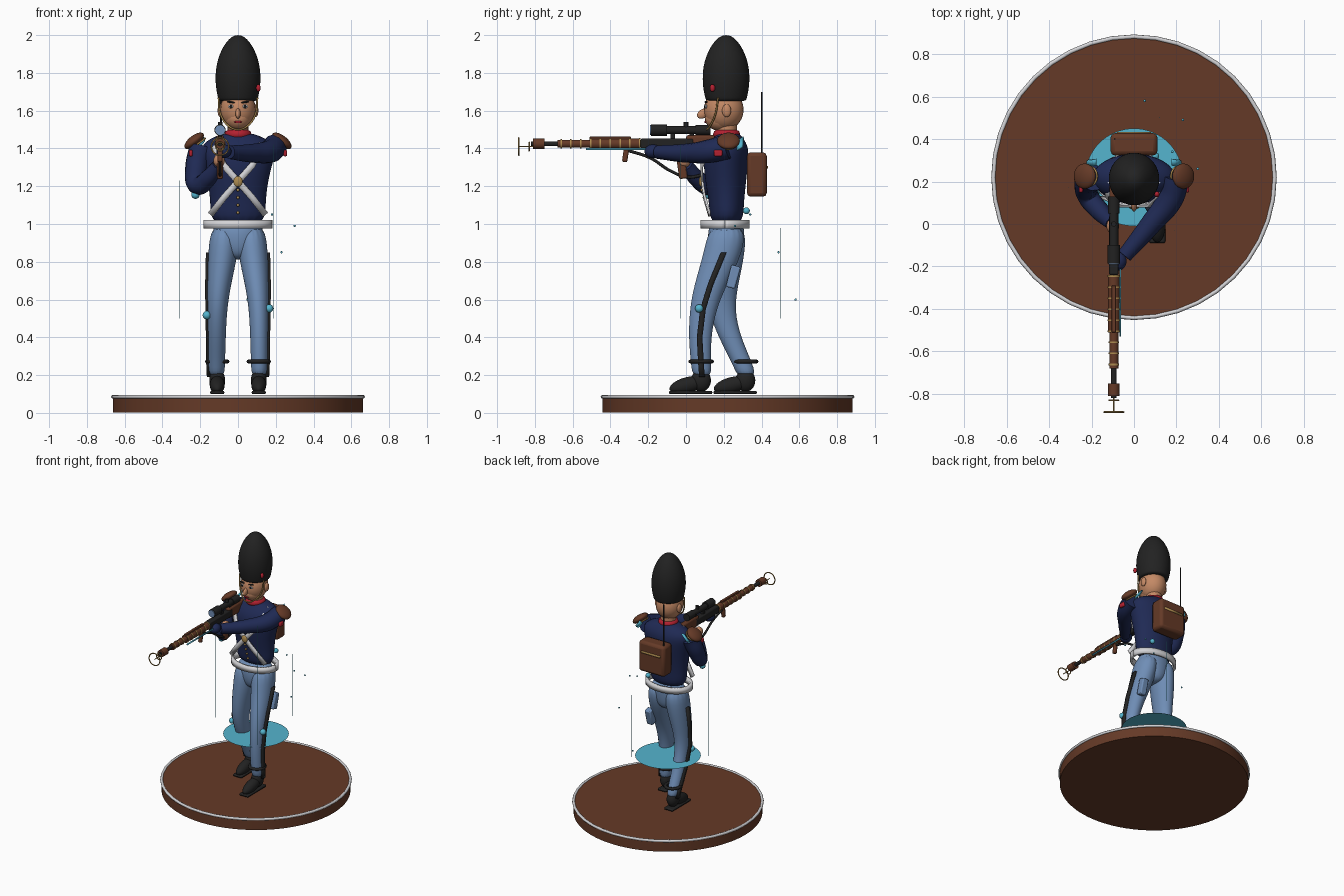
import bpy, bmesh, math
from mathutils import Vector

if "Cube" in bpy.data.objects:
    bpy.data.objects.remove(bpy.data.objects["Cube"])


def material(name, r, g, b):
    m = bpy.data.materials.new(name)
    m.use_nodes = True
    m.diffuse_color = (r, g, b, 1)
    m.node_tree.nodes["Principled BSDF"].inputs["Base Color"].default_value = (r, g, b, 1)
    return m


black = material("black", .016, .016, .016)
brown = material("brown", .13, .042, .02)
navy = material("navy", .014, .023, .09)
blue = material("light blue", .16, .27, .47)
white = material("silver white", .65, .65, .67)
skin = material("skin", .55, .25, .13)
red = material("red", .45, .015, .03)
gold = material("gold", .42, .26, .08)
cyan = material("cyan", .09, .46, .62)


def finish(name, mat, obj=None, angle=40):
    obj = obj or bpy.context.object
    obj.name = obj.data.name = name
    obj.data.materials.clear()
    obj.data.materials.append(mat)
    bpy.ops.object.select_all(action='DESELECT')
    obj.select_set(True)
    bpy.context.view_layer.objects.active = obj
    bpy.ops.object.shade_smooth_by_angle(angle=math.radians(angle))
    return obj


def ball(name, mat, at, size, tilt=(0, 0, 0)):
    bpy.ops.mesh.primitive_uv_sphere_add(segments=24, ring_count=14, location=at,
                                         rotation=[math.radians(a) for a in tilt])
    bpy.context.object.scale = size if isinstance(size, tuple) else (size,) * 3
    return finish(name, mat, angle=60)


def box(name, mat, at, size, bevel=.008, tilt=0):
    bpy.ops.mesh.primitive_cube_add(size=1, location=at, rotation=(math.radians(tilt), 0, 0))
    obj = bpy.context.object
    obj.scale = size
    bpy.ops.object.transform_apply(location=False, rotation=False, scale=True)
    mod = obj.modifiers.new("Bevel", 'BEVEL')
    mod.width, mod.segments = bevel, 2
    return finish(name, mat)


def rod(name, mat, a, b, r, sides=20):
    a, b = Vector(a), Vector(b)
    bpy.ops.mesh.primitive_cylinder_add(vertices=sides, radius=r, depth=(b - a).length, location=(a + b) / 2)
    bpy.context.object.rotation_euler = (b - a).to_track_quat('Z', 'Y').to_euler()
    return finish(name, mat)


def hoop(name, mat, at, r, thick, scale=(1, 1, 1), turn=0):
    bpy.ops.mesh.primitive_torus_add(major_radius=r, minor_radius=thick, major_segments=40,
                                     minor_segments=8, location=at, rotation=(turn, 0, 0))
    bpy.context.object.scale = scale
    return finish(name, mat, angle=80)


def tube(name, mat, points, radii, closed=False):
    """Smooth round sweep through the points, with a radius at each."""
    curve = bpy.data.curves.new(name, 'CURVE')
    curve.dimensions, curve.bevel_depth, curve.bevel_resolution = '3D', 1, 4
    curve.use_fill_caps, curve.resolution_u = True, 8
    spline = curve.splines.new('BEZIER')
    spline.bezier_points.add(len(points) - 1)
    spline.use_cyclic_u = closed
    for i, (p, co) in enumerate(zip(spline.bezier_points, points)):
        p.co, p.handle_left_type, p.handle_right_type = co, 'AUTO', 'AUTO'
        p.radius = radii[i] if isinstance(radii, list) else radii
    obj = bpy.data.objects.new(name, curve)
    bpy.context.collection.objects.link(obj)
    bpy.ops.object.select_all(action='DESELECT')
    obj.select_set(True)
    bpy.context.view_layer.objects.active = obj
    bpy.ops.object.convert(target='MESH')
    return finish(name, mat, angle=60)


def loft(name, mat, rings, sides=16):
    """Skin over level ellipses given as (x, y, z, half width, half depth)."""
    bm = bmesh.new()
    loops = []
    for x, y, z, rx, ry in rings:
        turns = [math.tau * i / sides for i in range(sides)]
        loops.append([bm.verts.new((x + rx * math.cos(t), y + ry * math.sin(t), z)) for t in turns])
    for lo, hi in zip(loops, loops[1:]):
        for i in range(sides):
            j = (i + 1) % sides
            bm.faces.new((lo[i], lo[j], hi[j], hi[i]))
    bm.faces.new(loops[0][::-1])
    bm.faces.new(loops[-1])
    return from_bmesh(name, mat, bm, 'SUBSURF')


def strip(name, mat, points, across, thick=.012):
    """Flat band along the points, as wide as the vector across."""
    bm = bmesh.new()
    half = Vector(across) / 2
    pairs = [(bm.verts.new(Vector(p) - half), bm.verts.new(Vector(p) + half)) for p in points]
    for (a, b), (c, d) in zip(pairs, pairs[1:]):
        bm.faces.new((a, b, d, c))
    obj = from_bmesh(name, mat, bm, 'SOLIDIFY')
    obj.modifiers[0].thickness, obj.modifiers[0].offset = thick, 0
    return obj


def from_bmesh(name, mat, bm, modifier):
    mesh = bpy.data.meshes.new(name)
    bm.to_mesh(mesh)
    bm.free()
    obj = bpy.data.objects.new(name, mesh)
    bpy.context.collection.objects.link(obj)
    finish(name, mat, obj, 60)
    mod = obj.modifiers.new("Shape", modifier)
    if modifier == 'SUBSURF':
        mod.levels = mod.render_levels = 2
    return obj


# Round stand with rim, and the floating disc
mid = .22
bpy.ops.mesh.primitive_cylinder_add(vertices=96, radius=.662, depth=.085, location=(0, mid, .045))
finish("stand", brown)
hoop("stand_rim", white, (0, mid, .085), .662, .01)
bpy.ops.mesh.primitive_circle_add(vertices=64, radius=.23, fill_type='NGON', location=(0, mid, .44))
finish("floating_disc", cyan)

# Legs, side stripes, boots and garters: the left leg steps forward
heights = [1, .85, .68, .55, .4, .25, .19]
xs = [.07, .078, .1, .11, .112, .113, .113]
widths = [.075, .082, .064, .053, .048, .045, .042]
depths = [.1, .106, .088, .072, .06, .054, .05]
steps = {"left": (1, [.22, .2, .13, .09, .072, .08, .085]),
         "right": (-1, [.22, .21, .19, .185, .23, .305, .32])}
for label, (s, ys) in steps.items():
    loft(label + "_trouser_leg", blue, [(s * x, y, z, w, d) for x, y, z, w, d
                                        in zip(xs, ys, heights, widths, depths)])
    side = [(s * (x + w), y, z) for x, y, z, w in zip(xs, ys, heights, widths)][1:]
    strip(label + "_trouser_stripe", black, side, (0, .03, 0), .02)
    foot, shin = ys[-1] - .085, s * .11
    ball(label + "_boot_toe", black, (shin, foot + .01, .148), (.04, .1, .042), (14, 0, 0))
    ball(label + "_boot_ankle", black, (shin, foot + .08, .172), (.042, .052, .06))
    box(label + "_boot_sole", black, (shin, foot + .025, .108), (.075, .23, .018))
    hoop(label + "_garter", black, (shin, foot + .08, .272), .053, .012, (1, 1.05, .9))
    ball(label + "_knee_bead", cyan, (s * .165, ys[3] - .02, .535 + s * .018), .022)
loft("hips", blue, [(0, .22, 1.02, .13, .09), (0, .21, .95, .14, .1), (0, .21, .85, .1, .09), (0, .21, .81, .03, .05)])
box("thigh_pouch", blue, (.13, .25, .72), (.05, .05, .12), tilt=-15)

# Tunic, collar and belt
loft("tunic", navy, [(0, .215, .99, .15, .09), (0, .215, 1.1, .148, .092), (0, .21, 1.22, .16, .11),
                     (0, .21, 1.33, .19, .122), (0, .22, 1.41, .21, .115), (0, .225, 1.46, .14, .075),
                     (0, .22, 1.485, .06, .06)])
hoop("collar", red, (0, .215, 1.475), .05, .022, (1, 1, 1.1))
belt_ring = [(.172 * math.cos(math.tau * i / 48), .207 + .12 * math.sin(math.tau * i / 48), .998)
             for i in range(49)]
strip("belt", white, belt_ring, (0, 0, .044), .02)

# Crossed chest straps and their buckle
for s, label in ((1, "left"), (-1, "right")):
    strip(label + "_chest_strap", white,
          [(s * .145, .125, 1.05), (s * .075, .098, 1.14), (0, .085, 1.225), (-s * .075, .083, 1.31),
           (-s * .12, .13, 1.4), (-s * .125, .2, 1.45)], (s * .026, 0, .022))
ball("strap_buckle", gold, (0, .08, 1.225), (.024, .012, .028))
for i in range(4):
    ball("tunic_button", gold, (0, .12 - .012 * i, 1.06 + .04 * i), .008)

# Head and face
ball("head", skin, (0, .2, 1.605), (.094, .105, .11))
ball("jaw", skin, (0, .185, 1.56), (.072, .085, .068))
rod("neck", skin, (0, .215, 1.45), (0, .215, 1.56), .055)
ball("nose", skin, (0, .092, 1.585), (.014, .036, .024), (30, 0, 0))
ball("mouth", red, (0, .103, 1.54), (.022, .006, .006))
for s, label in ((1, "left"), (-1, "right")):
    ball(label + "_ear", skin, (s * .094, .215, 1.6), (.014, .024, .034))
    ball(label + "_eye", white, (s * .036, .106, 1.622), (.017, .007, .01))
    ball(label + "_pupil", black, (s * .036, .1, 1.622), (.008, .004, .009))
    ball(label + "_brow", black, (s * .037, .106, 1.645), (.022, .008, .005), (0, s * -8, 0))
tube("chin_strap", gold, [(-.103, .17, 1.67), (-.092, .155, 1.58), (-.045, .125, 1.515), (0, .11, 1.5),
                          (.045, .125, 1.515), (.092, .155, 1.58), (.103, .17, 1.67)], .005)

# Tall fur hat
hat = [(1.648, .1), (1.66, .106), (1.73, .12), (1.8, .121), (1.87, .11), (1.94, .08), (1.985, .044), (2.0, .014)]
loft("fur_hat", black, [(0, .212, z, r, r * 1.04) for z, r in hat], 24)
ball("hat_badge", red, (.108, .14, 1.72), (.012, .014, .02))

# Arms, gloves and shoulder pieces
tube("left_sleeve", navy, [(.195, .22, 1.41), (.17, .12, 1.385), (.08, 0, 1.375), (-.045, -.15, 1.38)],
     [.066, .062, .05, .036])
tube("right_sleeve", navy, [(-.195, .22, 1.4), (-.22, .19, 1.3), (-.215, .13, 1.205), (-.16, .06, 1.24),
                            (-.105, .005, 1.31)], [.066, .06, .05, .046, .034])
ball("left_glove", navy, (-.075, -.175, 1.385), (.04, .045, .036))
ball("right_glove", skin, (-.1, -.01, 1.335), (.03, .035, .036))
ball("elbow_bead", cyan, (-.225, .12, 1.155), .022)
ball("waist_bead", cyan, (.1, .32, 1.07), .018)
for s, label in ((1, "left"), (-1, "right")):
    ball(label + "_epaulette", brown, (s * .232, .225, 1.44), (.062, .06, .028), (0, s * 38, 0))
    hoop(label + "_epaulette_edge", gold, (s * .21, .225, 1.425), .045, .005).rotation_euler.y = s * .66
    box(label + "_sleeve_patch", red, (s * .25, .17, 1.375), (.02, .045, .035))
    strip(label + "_shoulder_light", cyan, [(s * .18, .29, 1.45), (s * .22, .285, 1.4)], (0, .03, .02))

# Backpack with aerial
box("backpack", brown, (0, .375, 1.262), (.22, .105, .235), .02)
strip("backpack_trim", gold, [(-.08, .428, 1.3), (.08, .428, 1.3)], (0, 0, .014))
rod("aerial", black, (-.09, .4, 1.36), (-.09, .4, 1.7), .004, 8)

# Rifle, built along its axis
gx, gz = -.095, 1.425


def along(name, mat, y1, y2, r, z=gz, sides=20):
    return rod(name, mat, (gx, y1, z), (gx, y2, z), r, sides)


along("muzzle_brake", brown, -.81, -.75, .027)
along("barrel", black, -.82, -.2, .013)
along("front_handguard", brown, -.68, -.5, .021)
along("handguard", brown, -.51, -.24, .027)
for i in range(9):
    along("handguard_band", gold, -.665 + .052 * i, -.657 + .052 * i, .03 if i > 2 else .025)
box("receiver", black, (gx, -.1, gz), (.045, .28, .055))
box("stock", brown, (gx, .1, gz + .005), (.04, .2, .08), .012)
box("magazine", brown, (gx, -.02, 1.29), (.03, .045, .1), tilt=8)
box("fore_grip", brown, (gx, -.32, 1.365), (.026, .028, .075), tilt=-8)
box("top_rail", brown, (gx, -.4, gz + .03), (.02, .22, .014), .003)
strip("barrel_light", cyan, [(gx + .03, -.53, 1.397), (gx + .03, -.18, 1.397)], (0, 0, .01), .006)
tube("sling", black, [(gx, -.31, 1.39), (gx, -.19, 1.35), (gx, -.08, 1.28), (gx, .01, 1.248), (gx, .09, 1.26)], .008)
for y, r in ((-.885, .046), (-.83, .022)):
    hoop("muzzle_ring", gold, (gx, y, gz - .015), r, .004, turn=math.pi / 2)
along("muzzle_wire", gold, -.885, -.81, .003, gz - .015, 8)

# Telescopic sight
sight = 1.497
along("sight_tube", black, -.12, .1, .021, sight)
along("sight_front", black, -.185, -.1, .03, sight)
along("sight_eyepiece", black, .05, .13, .027, sight)
along("sight_lens", blue, -.19, -.184, .026, sight)
rod("sight_knob", black, (gx, 0, sight), (gx, 0, sight + .042), .012)
for y in (-.07, .03):
    box("sight_mount", black, (gx, y, sight - .03), (.022, .025, .05), .003)

# Thin floating lines and specks
for x, y, top in ((.19, -.03, 1.42), (-.31, .17, 1.23), (.12, .5, .98)):
    rod("floating_line", cyan, (x, y, .5), (x, y, top), .0015, 6)
for spot in ((.3, .26, .99), (.23, .49, .85), (.05, .58, .6), (.18, .34, 1.05)):
    ball("floating_speck", cyan, spot, .006)
